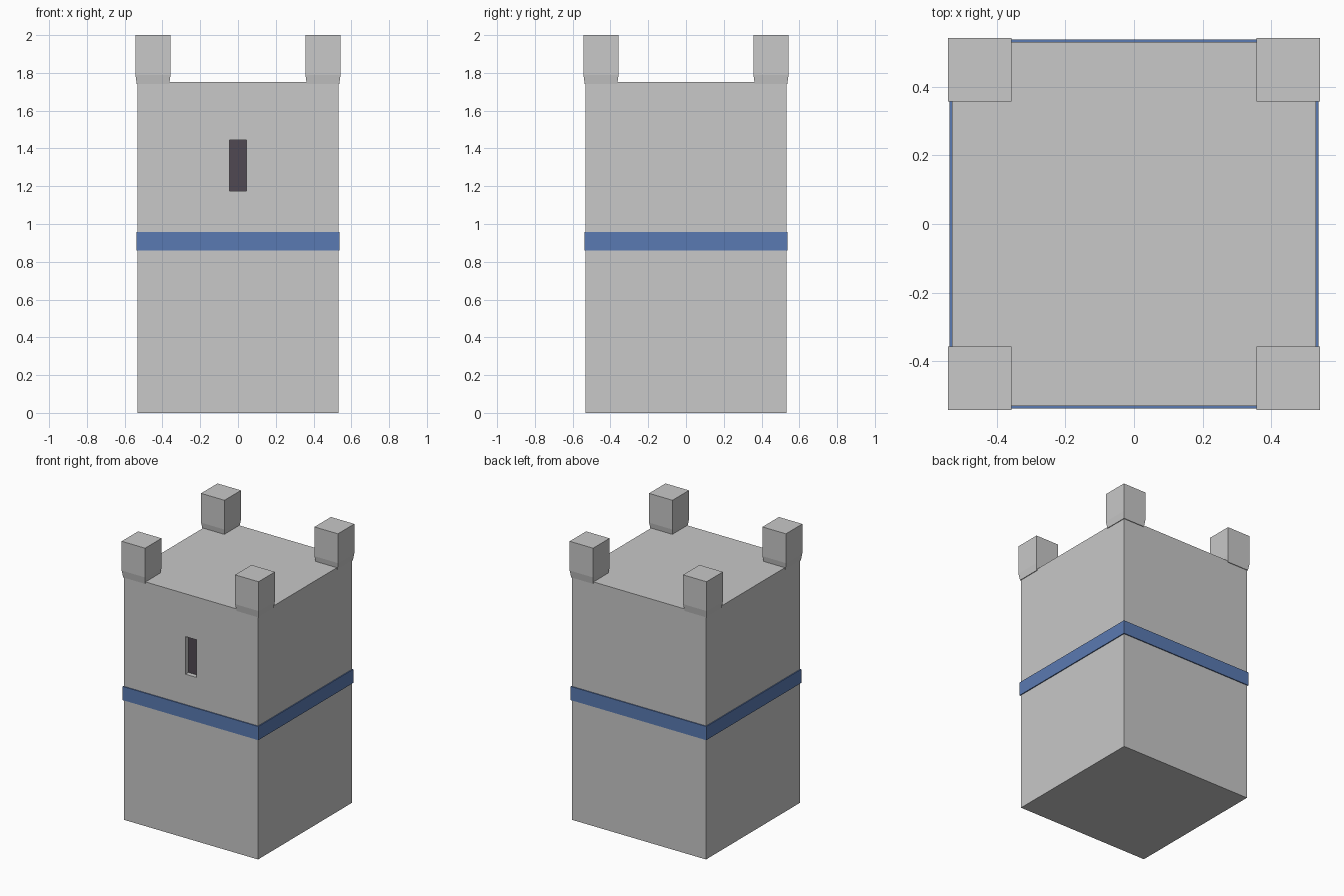
import bpy
import bmesh

if "Cube" in bpy.data.objects:
    bpy.data.objects.remove(bpy.data.objects["Cube"])


def material(name, rgb):
    m = bpy.data.materials.new(name)
    m.diffuse_color = (*rgb, 1)
    m.use_nodes = True
    m.node_tree.nodes["Principled BSDF"].inputs["Base Color"].default_value = m.diffuse_color
    return m


STONE = material("stone grey", (0.578, 0.578, 0.578))
BLUE = material("band blue", (0.102, 0.195, 0.445))
DARK = material("window dark", (0.080, 0.065, 0.084))


def stack(name, sections, mat, centre=(0, 0)):
    """Square column lofted through (half width, z) sections."""
    bm = bmesh.new()
    cx, cy = centre
    rings = [[bm.verts.new((cx + sx * h, cy + sy * h, z))
              for sx, sy in ((-1, -1), (1, -1), (1, 1), (-1, 1))]
             for h, z in sections]
    bm.faces.new(rings[0][::-1])
    bm.faces.new(rings[-1])
    for low, high in zip(rings, rings[1:]):
        for i in range(4):
            j = (i + 1) % 4
            bm.faces.new((low[i], low[j], high[j], high[i]))
    mesh = bpy.data.meshes.new(name)
    bm.to_mesh(mesh)
    bm.free()
    mesh.materials.append(mat)
    ob = bpy.data.objects.new(name, mesh)
    bpy.context.collection.objects.link(ob)
    return ob


# Tower body
HALF, TOP = 0.531, 1.752
body = stack("tower_body", [(HALF, 0), (HALF, TOP)], STONE)
body.data.materials.append(DARK)

# Arrow slit recessed into the front wall
DEPTH, SLIT = 0.033, 0.044
cutter = stack("slit_cutter", [(SLIT, 1.175), (SLIT, 1.445)], STONE,
               (0, -HALF + DEPTH - SLIT))
cutter.hide_render = True
cut = body.modifiers.new("slit", 'BOOLEAN')
cut.operation = 'DIFFERENCE'
cut.solver = 'EXACT'
cut.object = cutter
bpy.context.view_layer.objects.active = body
bpy.ops.object.modifier_apply(modifier=cut.name)
bpy.data.objects.remove(cutter)

# Dark back of the slit
for p in body.data.polygons:
    recessed = p.normal.y < -0.9 and p.center.y > -HALF + DEPTH / 2
    p.material_index = 1 if recessed else 0

# Blue band around the middle
stack("blue_band", [(0.538, 0.86), (0.538, 0.958)], BLUE)

# Corner battlements, narrowing slightly at the foot
for sx, side in ((-1, "left"), (1, "right")):
    for sy, end in ((-1, "front"), (1, "back")):
        stack(f"battlement_{end}_{side}",
              [(0.086, 1.74), (0.093, 1.79), (0.093, 2.0)],
              STONE, (sx * 0.45, sy * 0.45))
